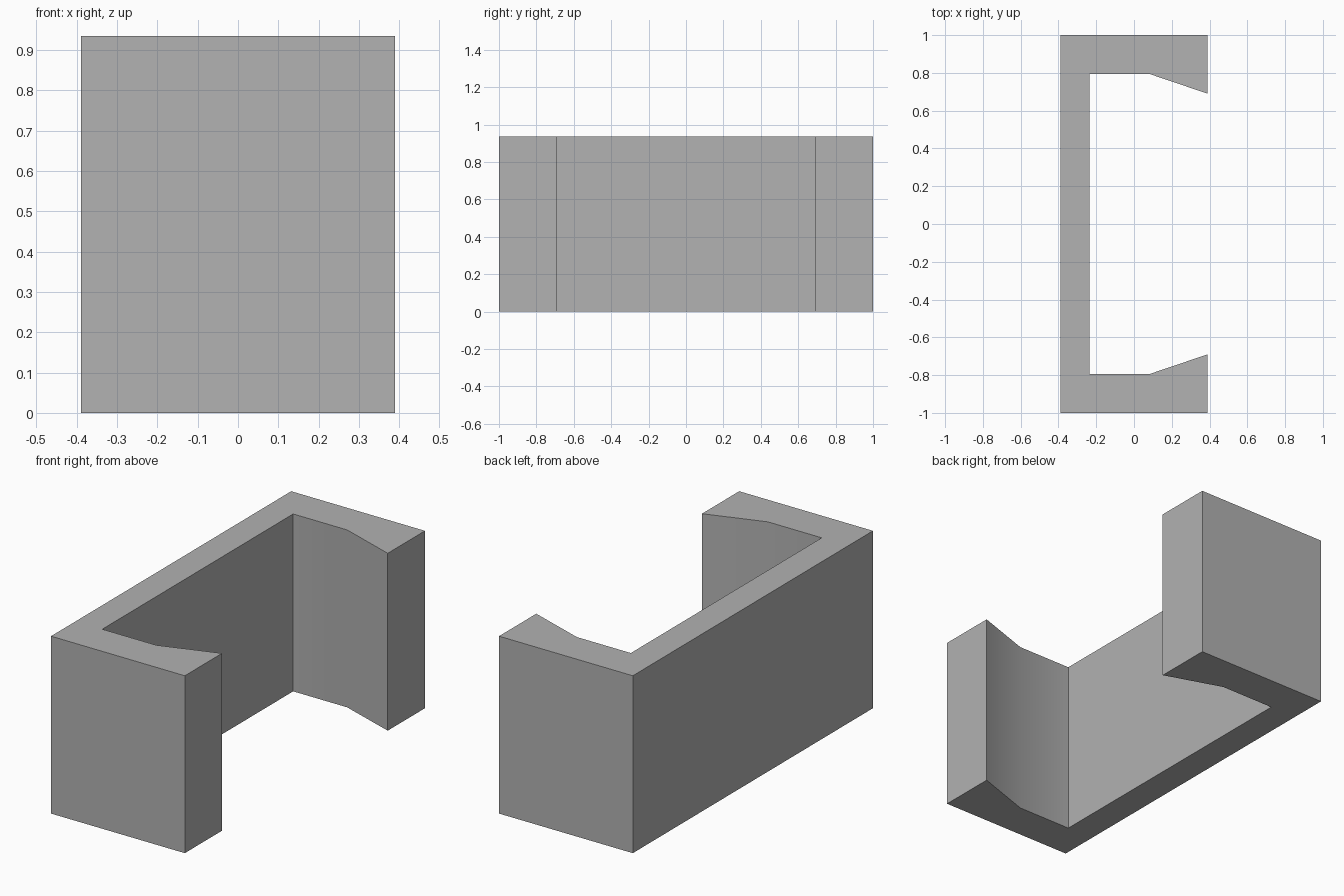
import bpy
import bmesh
import math

cube = bpy.data.objects.get("Cube")
if cube:
    bpy.data.objects.remove(cube, do_unlink=True)

HEIGHT = 0.935

# Plain grey material
grey = bpy.data.materials.new("plain grey")
grey.use_nodes = True
colour = (0.445, 0.445, 0.445, 1)
grey.diffuse_color = colour
grey.node_tree.nodes["Principled BSDF"].inputs["Base Color"].default_value = colour

# Half of the bracket outline, mirrored across y = 0
half = [(-0.39, 1), (0.39, 1), (0.39, 0.69), (0.08, 0.795), (-0.235, 0.795)]
outline = half + [(x, -y) for x, y in reversed(half)]

# Extrude the outline upward
bm = bmesh.new()
base = bm.faces.new([bm.verts.new((x, y, 0)) for x, y in outline])
top = bmesh.ops.extrude_face_region(bm, geom=[base], use_keep_orig=True)["geom"]
bmesh.ops.translate(bm, vec=(0, 0, HEIGHT),
                    verts=[v for v in top if isinstance(v, bmesh.types.BMVert)])
bmesh.ops.recalc_face_normals(bm, faces=bm.faces)
mesh = bpy.data.meshes.new("clip_bracket")
bm.to_mesh(mesh)
bm.free()

# Clip bracket with softly shaded inner bends
bracket = bpy.data.objects.new("clip_bracket", mesh)
bpy.context.collection.objects.link(bracket)
mesh.materials.append(grey)
bpy.ops.object.select_all(action="DESELECT")
bracket.select_set(True)
bpy.context.view_layer.objects.active = bracket
bpy.ops.object.shade_smooth_by_angle(angle=math.radians(30))
